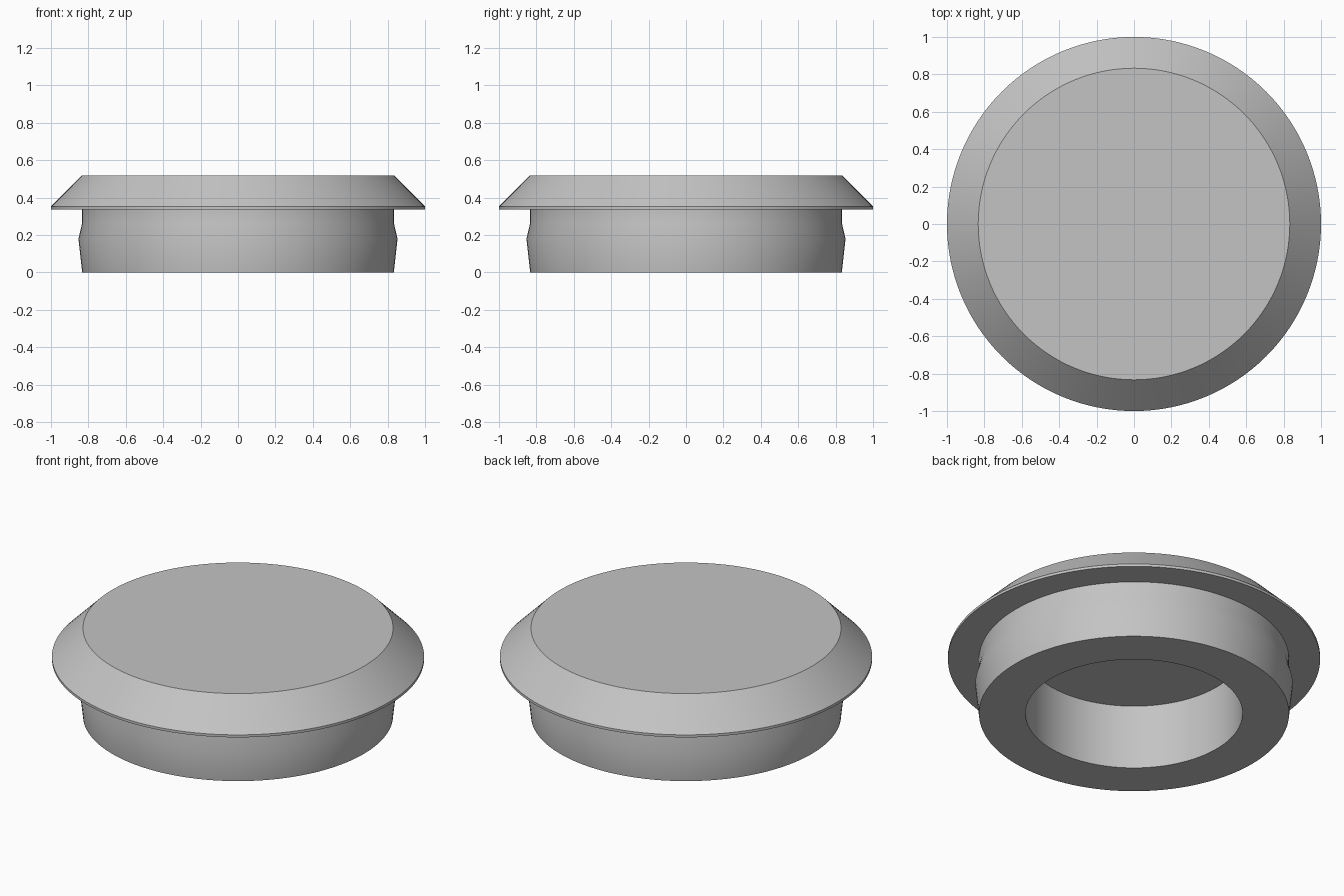
import bpy
import bmesh
import math

cube = bpy.data.objects.get("Cube")
if cube:
    bpy.data.objects.remove(cube, do_unlink=True)

# Single plain grey
GREY = (0.55, 0.55, 0.55, 1.0)
grey = bpy.data.materials.new("plain_grey")
grey.use_nodes = True
grey.diffuse_color = GREY
grey.node_tree.nodes["Principled BSDF"].inputs["Base Color"].default_value = GREY


def lathe(name, profile, steps=128):
    """Spin a radius/height profile around the z axis, capping both ends."""
    bm = bmesh.new()
    rings = []
    for radius, z in profile:
        rings.append([bm.verts.new((radius * math.cos(math.tau * i / steps),
                                    radius * math.sin(math.tau * i / steps), z))
                      for i in range(steps)])
    for low, high in zip(rings, rings[1:]):
        for i in range(steps):
            j = (i + 1) % steps
            bm.faces.new((low[i], low[j], high[j], high[i]))
    bm.faces.new(rings[0])
    bm.faces.new(rings[-1])
    bmesh.ops.recalc_face_normals(bm, faces=bm.faces)
    mesh = bpy.data.meshes.new(name)
    bm.to_mesh(mesh)
    bm.free()
    mesh.materials.append(grey)
    obj = bpy.data.objects.new(name, mesh)
    bpy.context.collection.objects.link(obj)
    bpy.ops.object.select_all(action="DESELECT")
    obj.select_set(True)
    bpy.context.view_layer.objects.active = obj
    bpy.ops.object.shade_smooth_by_angle(angle=math.radians(30))
    return obj


# Plug cap: blind bore, ribbed snap-in neck, flange rim, chamfered top
lathe("plug_cap", [
    (0.583, 0.383),  # bore ceiling
    (0.583, 0.0),    # bore mouth
    (0.833, 0.0),    # neck foot
    (0.853, 0.18),   # snap ridge
    (0.833, 0.265),  # above the ridge
    (0.833, 0.337),  # under the flange
    (1.0, 0.337),    # flange rim
    (1.0, 0.352),
    (0.833, 0.519),  # top face edge
])
